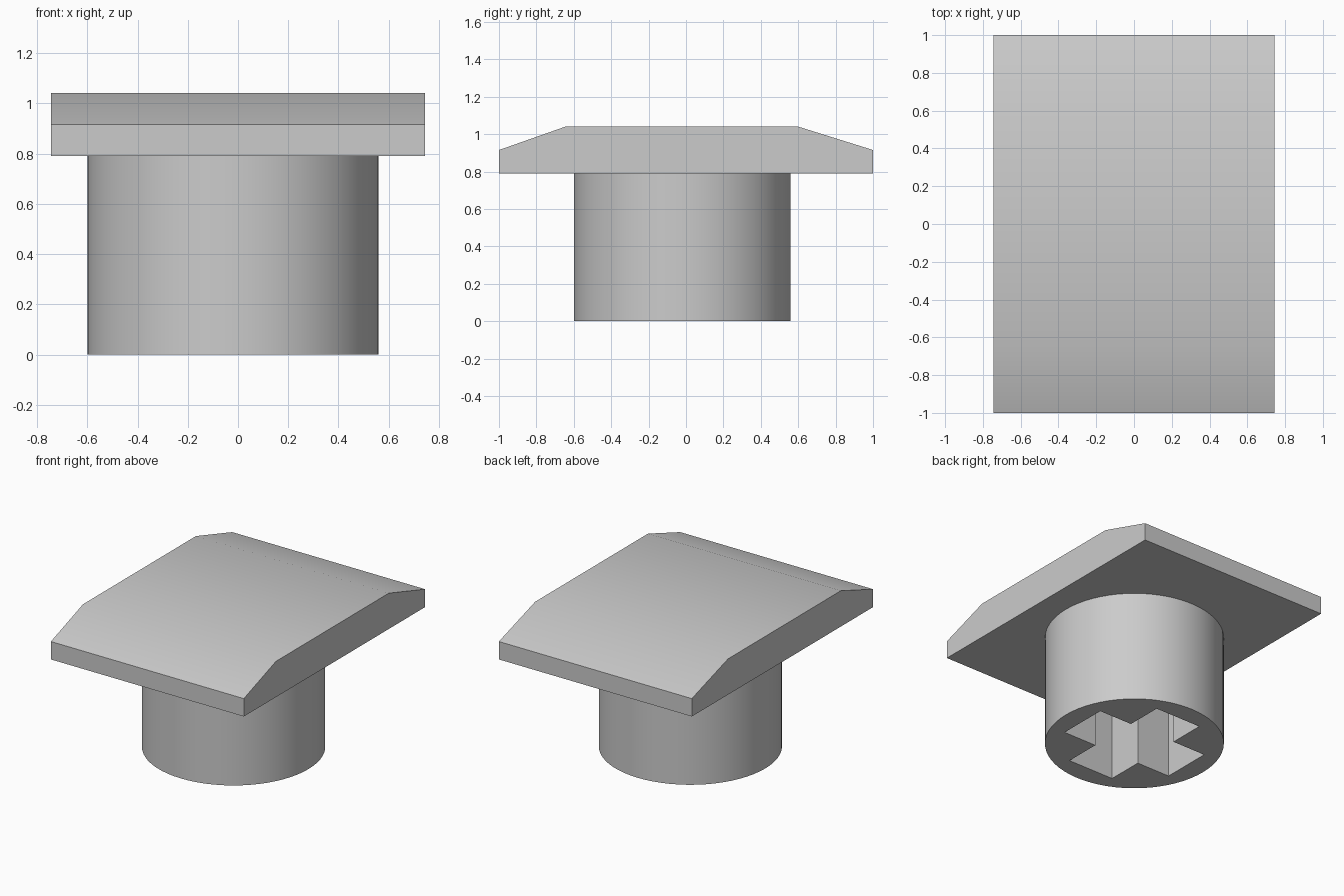
import bpy
import math

cube = bpy.data.objects.get("Cube")
if cube:
    bpy.data.objects.remove(cube, do_unlink=True)

CAP_BASE = 0.79                      # underside of the cap, top of the stem
STEM_X, STEM_Y, STEM_R = -0.02, -0.02, 0.58

grey = bpy.data.materials.new("light grey")
grey.use_nodes = True
colour = (0.6, 0.6, 0.6, 1)
grey.diffuse_color = colour
grey.node_tree.nodes["Principled BSDF"].inputs["Base Color"].default_value = colour


def prism(name, start, end):
    """Loft between two matching outlines and close both ends."""
    n = len(start)
    sides = [(i, (i + 1) % n, (i + 1) % n + n, i + n) for i in range(n)]
    faces = sides + [tuple(reversed(range(n))), tuple(range(n, 2 * n))]
    mesh = bpy.data.meshes.new(name)
    mesh.from_pydata(start + end, [], faces)
    mesh.materials.append(grey)
    obj = bpy.data.objects.new(name, mesh)
    bpy.context.collection.objects.link(obj)
    return obj


def select_only(obj):
    bpy.ops.object.select_all(action='DESELECT')
    obj.select_set(True)
    bpy.context.view_layer.objects.active = obj


def smooth(obj):
    select_only(obj)
    bpy.ops.object.shade_smooth_by_angle(angle=math.radians(30))


# Cap: bevelled side profile drawn in y and z, extruded along x
profile = [(-1, CAP_BASE), (1, CAP_BASE), (1, 0.915), (0.6, 1.04), (-0.645, 1.04), (-1, 0.915)]
cap = prism("cap", [(-0.745, y, z) for y, z in profile], [(0.745, y, z) for y, z in profile])
smooth(cap)

# Stem: round post under the cap
bpy.ops.mesh.primitive_cylinder_add(vertices=64, radius=STEM_R, depth=CAP_BASE,
                                    location=(STEM_X, STEM_Y, CAP_BASE / 2))
stem = bpy.context.object
stem.name = "stem"
stem.data.materials.append(grey)

# Cross socket cut up through the stem as far as the cap
arm, half = 0.44, 0.18
quarter = [(arm, -half), (arm, half), (half, half)]
outline = []
for k in range(4):
    c, s = round(math.cos(k * math.pi / 2)), round(math.sin(k * math.pi / 2))
    outline += [(STEM_X + c * x - s * y, STEM_Y + s * x + c * y) for x, y in quarter]
socket = prism("socket_cutter", [(x, y, -0.1) for x, y in outline], [(x, y, 0.9) for x, y in outline])
socket.hide_render = True
select_only(stem)
cut = stem.modifiers.new("socket", 'BOOLEAN')
cut.operation = 'DIFFERENCE'
cut.solver = 'EXACT'
cut.object = socket
bpy.ops.object.modifier_apply(modifier=cut.name)
bpy.data.objects.remove(socket, do_unlink=True)
smooth(stem)
